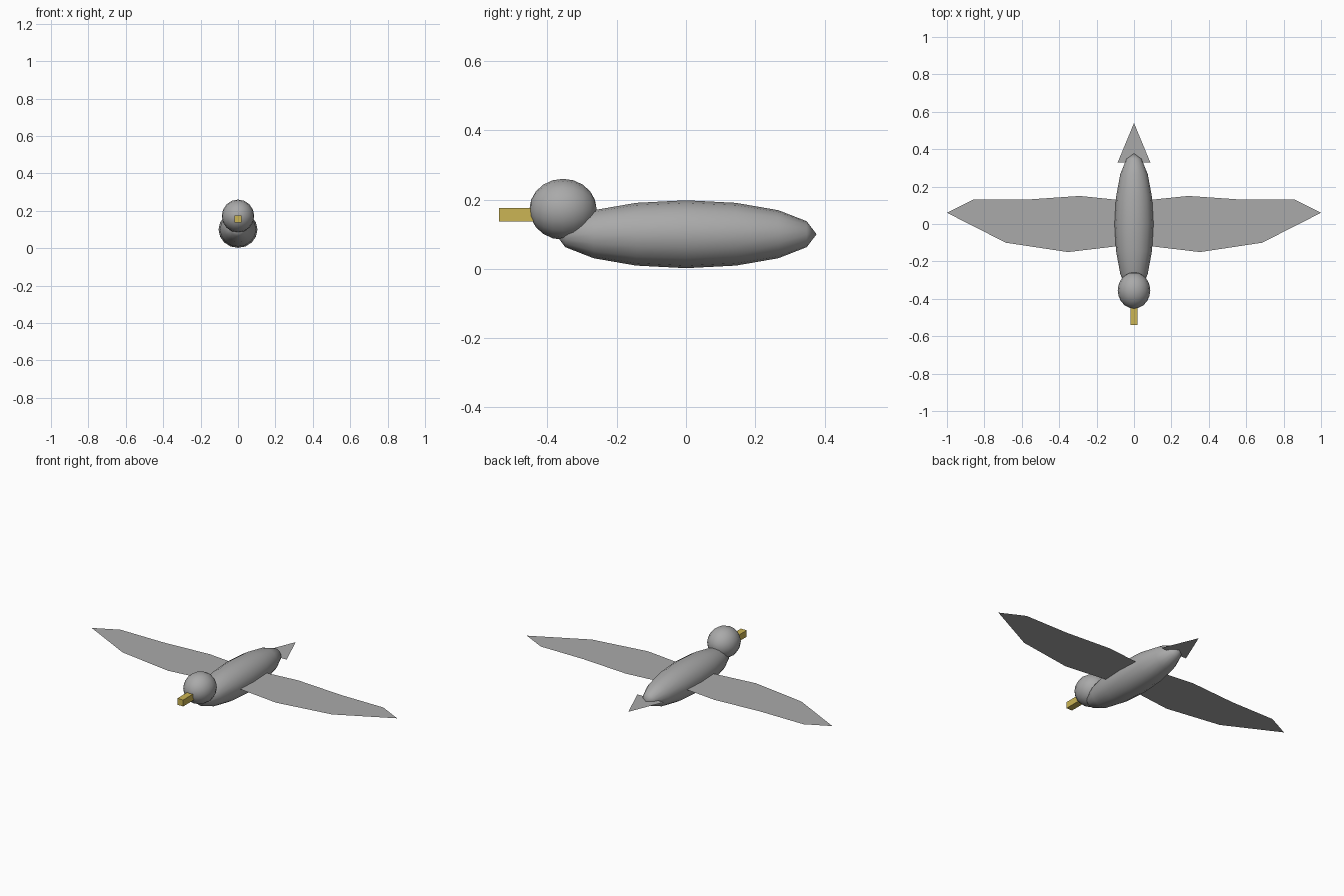
import bpy, bmesh, math
from mathutils import Matrix, Vector

cube = bpy.data.objects.get("Cube")
if cube:
    bpy.data.objects.remove(cube, do_unlink=True)


def material(name, rgb):
    mat = bpy.data.materials.new(name)
    mat.use_nodes = True
    mat.diffuse_color = (*rgb, 1)
    mat.node_tree.nodes["Principled BSDF"].inputs["Base Color"].default_value = (*rgb, 1)
    return mat


grey = material("feather grey", (0.4, 0.4, 0.4))
yellow = material("beak yellow", (0.6, 0.46, 0.09))


def finish(name, bm, mat, smooth=False):
    mesh = bpy.data.meshes.new(name)
    bm.normal_update()
    for face in bm.faces:
        face.smooth = smooth
    bm.to_mesh(mesh)
    bm.free()
    mesh.materials.append(mat)
    obj = bpy.data.objects.new(name, mesh)
    bpy.context.collection.objects.link(obj)
    return obj


def ellipsoid(name, centre, radii, segments, rings):
    # Sphere with its poles along the length of the bird
    bm = bmesh.new()
    bmesh.ops.create_uvsphere(bm, u_segments=segments, v_segments=rings, radius=1)
    turn = Matrix.Rotation(math.pi / 2, 4, "X")
    bm.transform(Matrix.LocRotScale(Vector(centre), None, Vector(radii)) @ turn)
    return finish(name, bm, grey, smooth=True)


def flat_sheet(name, outline, z):
    bm = bmesh.new()
    face = bm.faces.new([bm.verts.new((x, y, z)) for x, y in outline])
    face.normal_update()
    if face.normal.z < 0:
        face.normal_flip()
    return finish(name, bm, grey)


# Body and head
ellipsoid("body", (0, 0, 0.1), (0.104, 0.377, 0.098), 16, 8)
ellipsoid("head", (0, -0.355, 0.172), (0.087, 0.097, 0.088), 16, 10)

# Beak
bm = bmesh.new()
bmesh.ops.create_cube(bm, size=1)
bm.transform(Matrix.LocRotScale(Vector((0, -0.47, 0.156)), None, Vector((0.038, 0.14, 0.038))))
finish("beak", bm, yellow)

# Wings, mirrored across the body
wing = [(0, -0.11), (0.1, -0.12), (0.353, -0.15), (0.685, -0.1), (1, 0.06),
        (0.86, 0.13), (0.58, 0.13), (0.29, 0.15), (0, 0.12)]
for side, sign in (("left", 1), ("right", -1)):
    flat_sheet(side + "_wing", [(sign * x, y) for x, y in wing], 0.1)

# Tail
flat_sheet("tail", [(-0.087, 0.33), (0.087, 0.33), (0, 0.54)], 0.1)
